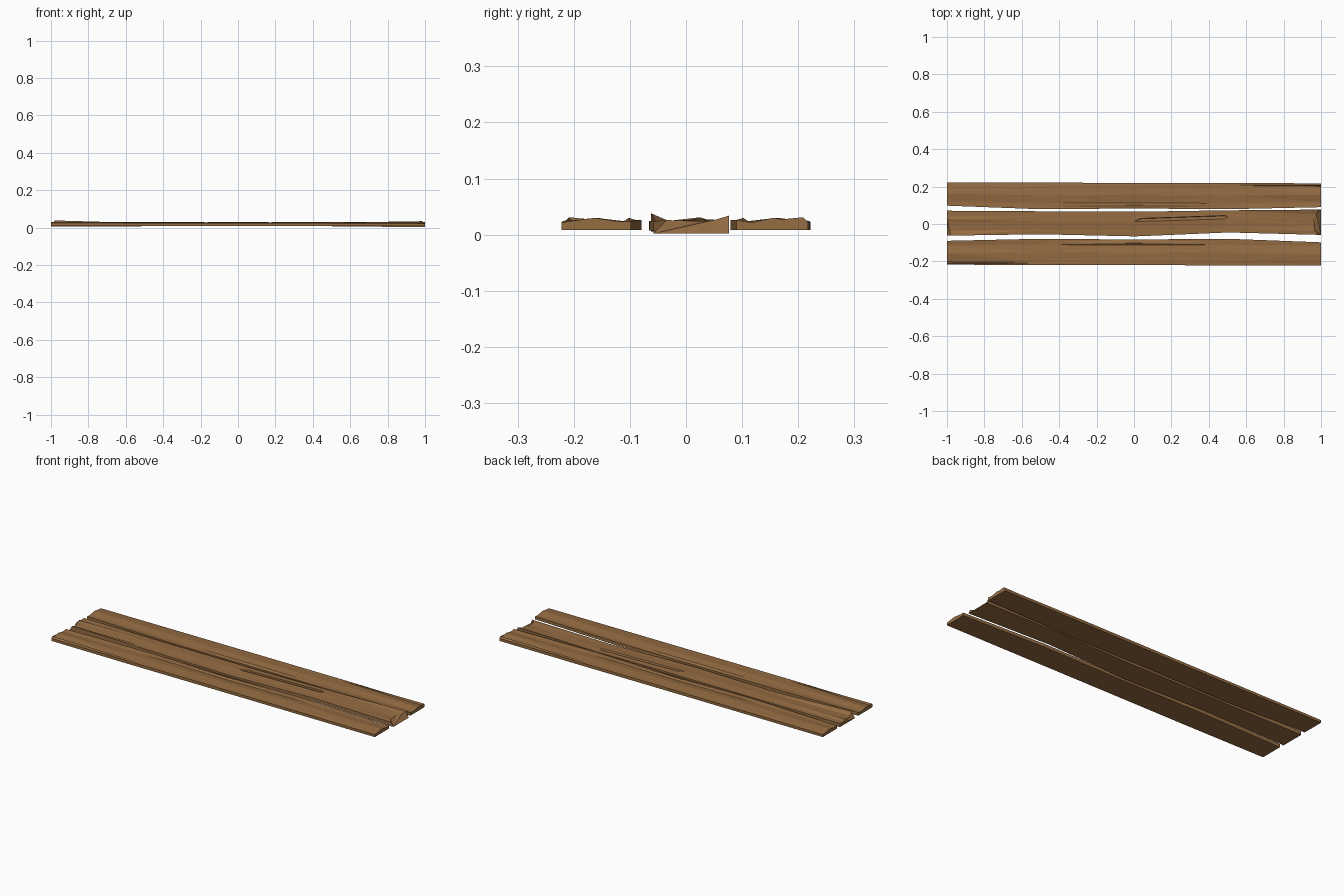
import bpy, bmesh

wood = bpy.data.materials.new("wood")
wood.diffuse_color = (0.30, 0.15, 0.055, 1)


def plank(name, stations, turn=1):
    """Loft a board. Each station: top x list, bottom x, bottom z, top (y, z) points."""
    bm = bmesh.new()
    rings = []
    for xs, xb, zb, pts in stations:
        top = [bm.verts.new((turn * x, turn * y, z)) for x, (y, z) in zip(xs, pts)]
        base = [bm.verts.new((turn * xb, turn * y, zb)) for y, z in (pts[-1], pts[0])]
        rings.append(top + base)
    n = len(rings[0])
    for a, b in zip(rings, rings[1:]):
        for i in range(n):
            j = (i + 1) % n
            bm.faces.new((a[i], a[j], b[j], b[i]))
    for ring in (rings[0], rings[-1]):
        bm.faces.new(ring)
    # triangulated facets give the hand-hewn look
    bmesh.ops.triangulate(bm, faces=bm.faces[:])
    bmesh.ops.recalc_face_normals(bm, faces=bm.faces[:])
    me = bpy.data.meshes.new(name)
    bm.to_mesh(me)
    bm.free()
    me.materials.append(wood)
    ob = bpy.data.objects.new(name, me)
    bpy.context.collection.objects.link(ob)


# Outer boards: x, inner y, outer y, top heights across the width
cols = (0, 0.14, 0.22, 0.52, 0.88, 0.93, 1)
outer = []
for x, y0, y1, zs in (
    (-1.0, 0.098, 0.222, (0.024, 0.023, 0.024, 0.030, 0.024, 0.023, 0.022)),
    (-0.5, 0.079, 0.221, (0.026, 0.025, 0.024, 0.029, 0.025, 0.024, 0.023)),
    (0.0, 0.083, 0.220, (0.024, 0.030, 0.022, 0.028, 0.025, 0.025, 0.024)),
    (0.5, 0.079, 0.220, (0.026, 0.025, 0.024, 0.028, 0.025, 0.026, 0.024)),
    (1.0, 0.090, 0.217, (0.026, 0.023, 0.022, 0.030, 0.022, 0.031, 0.023)),
):
    pts = [(y0 + f * (y1 - y0), z) for f, z in zip(cols, zs)]
    outer.append(([x] * 7, x, 0.008, pts))
plank("back_board", outer)
plank("front_board", outer, -1)

# Middle board with a tapered split and a chipped right end
flat = [(-0.055, 0.024), (-0.03, 0.024), (0.010, 0.027), (0.012, 0.027),
        (0.014, 0.027), (0.04, 0.026), (0.068, 0.025)]
middle = [
    ([-0.98, -0.985, -1, -1, -1, -1, -1], -1, 0.006,
     [(-0.062, 0.038), (-0.035, 0.024), (0.0, 0.026), (0.01, 0.027),
      (0.025, 0.031), (0.04, 0.025), (0.071, 0.026)]),
    ([-0.5] * 7, -0.5, 0.007, flat),
    ([0.0] * 7, 0.0, 0.007, [(-0.066, 0.024)] + flat[1:]),
    ([0.04] * 7, 0.04, 0.007,
     [(-0.065, 0.024), (-0.03, 0.024), (0.014, 0.027), (0.028, 0.008),
      (0.030, 0.027), (0.045, 0.026), (0.066, 0.025)]),
    ([0.485] * 7, 0.485, 0.007,
     [(-0.046, 0.024), (-0.02, 0.024), (0.027, 0.027), (0.043, 0.008),
      (0.045, 0.027), (0.057, 0.026), (0.073, 0.026)]),
    ([0.5] * 7, 0.5, 0.007,
     [(-0.045, 0.024), (-0.02, 0.024), (0.033, 0.027), (0.036, 0.027),
      (0.040, 0.027), (0.057, 0.026), (0.073, 0.026)]),
    ([0.99, 0.965, 0.935, 0.95, 0.96, 0.975, 0.985], 1.0, 0.002,
     [(-0.058, 0.024), (-0.035, 0.026), (-0.018, 0.023), (0.0, 0.022),
      (0.025, 0.024), (0.05, 0.026), (0.077, 0.034)]),
]
plank("middle_board", middle)
